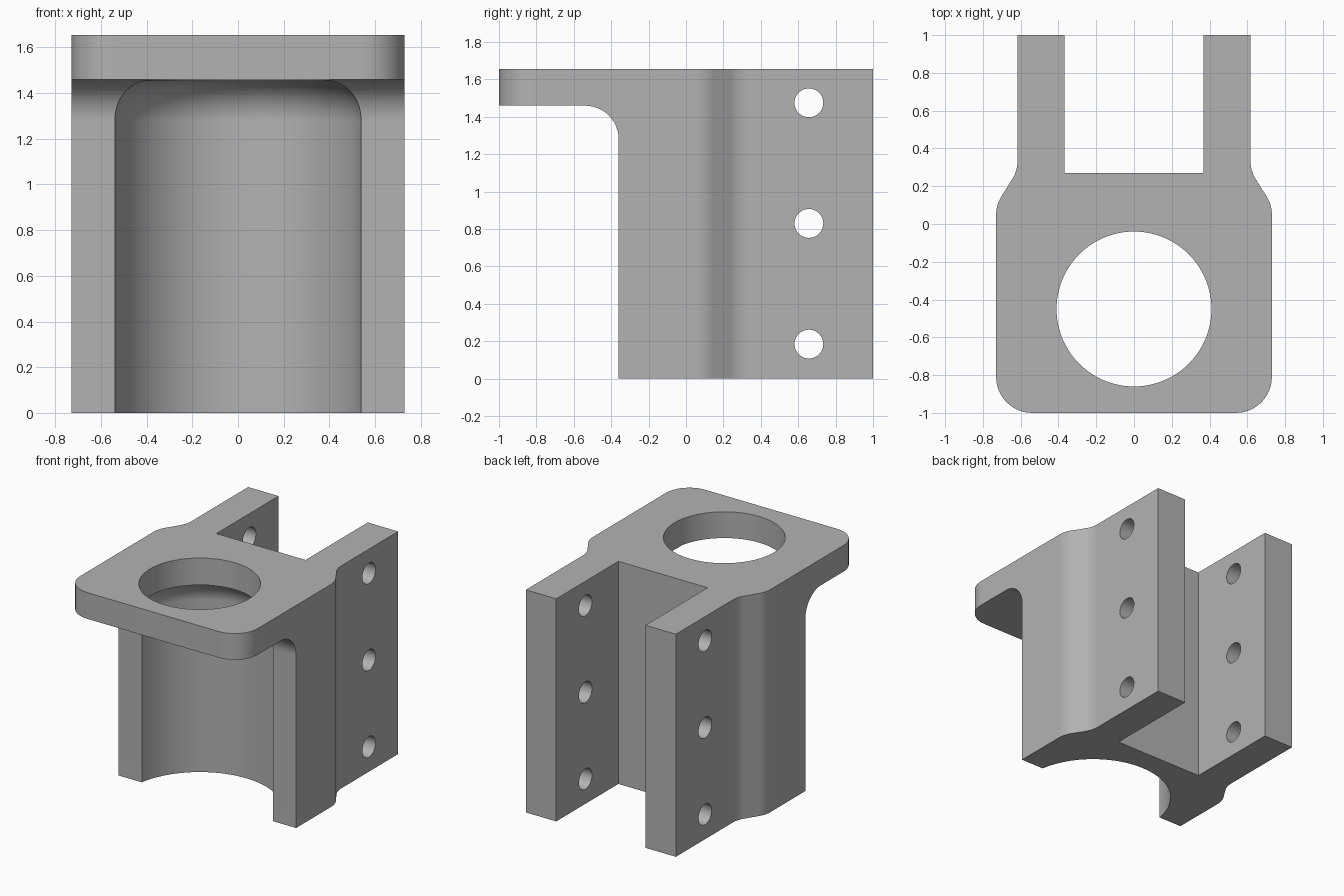
import bpy, bmesh
from math import sin, cos, radians, pi, sqrt
from mathutils import Matrix, Vector

if "Cube" in bpy.data.objects:
    bpy.data.objects.remove(bpy.data.objects["Cube"])

HEIGHT, PLATE_Z = 1.655, 1.46
FRONT_Y, BORE_Y = -0.36, -0.45
BORE_R, HOLE_R, FILLET = 0.547, 0.41, 0.18

grey = bpy.data.materials.new("plain_grey")
grey.use_nodes = True
colour = (0.45, 0.45, 0.45, 1)
grey.diffuse_color = colour
grey.node_tree.nodes["Principled BSDF"].inputs["Base Color"].default_value = colour


def arc(cx, cy, r, start, end, steps=12):
    angles = [radians(start + (end - start) * i / steps) for i in range(steps + 1)]
    return [(cx + r * cos(a), cy + r * sin(a)) for a in angles]


def finish(bm, name):
    bmesh.ops.recalc_face_normals(bm, faces=bm.faces)
    mesh = bpy.data.meshes.new(name)
    bm.to_mesh(mesh)
    bm.free()
    mesh.materials.append(grey)
    obj = bpy.data.objects.new(name, mesh)
    bpy.context.collection.objects.link(obj)
    return obj


def extrude(name, points, vector):
    bm = bmesh.new()
    face = bm.faces.new([bm.verts.new(p) for p in points])
    moved = bmesh.ops.extrude_face_region(bm, geom=[face])["geom"]
    bmesh.ops.translate(bm, vec=Vector(vector),
                        verts=[v for v in moved if isinstance(v, bmesh.types.BMVert)])
    return finish(bm, name)


def cut(target, cutter):
    cutter.hide_render = True
    mod = target.modifiers.new("cut", 'BOOLEAN')
    mod.operation, mod.solver, mod.object = 'DIFFERENCE', 'EXACT', cutter
    bpy.context.view_layer.objects.active = target
    bpy.ops.object.modifier_apply(modifier=mod.name)
    bpy.data.objects.remove(cutter)


# Plan outline: rounded front corner, S-shaped shoulder, rear arm and slot
side = arc(0.54, -0.81, 0.19, -90, 0)
side += arc(0.55, 0.05, FILLET, 0, 31)
side += arc(0.797, 0.333, FILLET, 211, 180)
side += [(0.617, 1), (0.367, 1), (0.367, 0.27)]
outline = side + [(-x, y) for x, y in reversed(side)]
bracket = extrude("bracket_body", [(x, y, 0) for x, y in outline], (0, 0, HEIGHT))

# Space beneath the overhanging plate, with a rounded inner corner
under = [(-1.2, -0.1), (FRONT_Y, -0.1)]
under += arc(FRONT_Y - FILLET, PLATE_Z - FILLET, FILLET, 0, 90)
under += [(-1.2, PLATE_Z)]
cut(bracket, extrude("front_cutter", [(-1, y, z) for y, z in under], (2, 0, 0)))

# Round bore that curves inward up to the smaller plate hole
curve = arc(BORE_R - FILLET, PLATE_Z - FILLET, FILLET, 0, 90, 24)
curve = [(r, z) for r, z in curve if r > HOLE_R + 0.003]
rim_z = PLATE_Z - FILLET + sqrt(FILLET**2 - (HOLE_R - BORE_R + FILLET)**2)
section = [(0, -0.1), (BORE_R, -0.1)] + curve + [(HOLE_R, rim_z), (HOLE_R, 2), (0, 2)]
bm = bmesh.new()
verts = [bm.verts.new((r, BORE_Y, z)) for r, z in section]
edges = [bm.edges.new(pair) for pair in zip(verts, verts[1:])]
bmesh.ops.spin(bm, geom=verts + edges, cent=(0, BORE_Y, 0), axis=(0, 0, 1),
               angle=2 * pi, steps=96)
bmesh.ops.remove_doubles(bm, verts=bm.verts, dist=0.0001)
cut(bracket, finish(bm, "bore_cutter"))

# Three bolt holes through both rear arms
for z in (0.185, 0.83, 1.475):
    bm = bmesh.new()
    bmesh.ops.create_cone(bm, cap_ends=True, segments=40, radius1=0.077, radius2=0.077,
                          depth=2, matrix=Matrix.Translation((0, 0.657, z))
                          @ Matrix.Rotation(pi / 2, 4, 'Y'))
    cut(bracket, finish(bm, "bolt_cutter"))

# Smooth curved walls, crisp machined edges
bpy.ops.object.select_all(action='DESELECT')
bracket.select_set(True)
bpy.context.view_layer.objects.active = bracket
bpy.ops.object.shade_smooth_by_angle(angle=radians(25))
weighted = bracket.modifiers.new("weighted_normals", 'WEIGHTED_NORMAL')
weighted.keep_sharp = True
